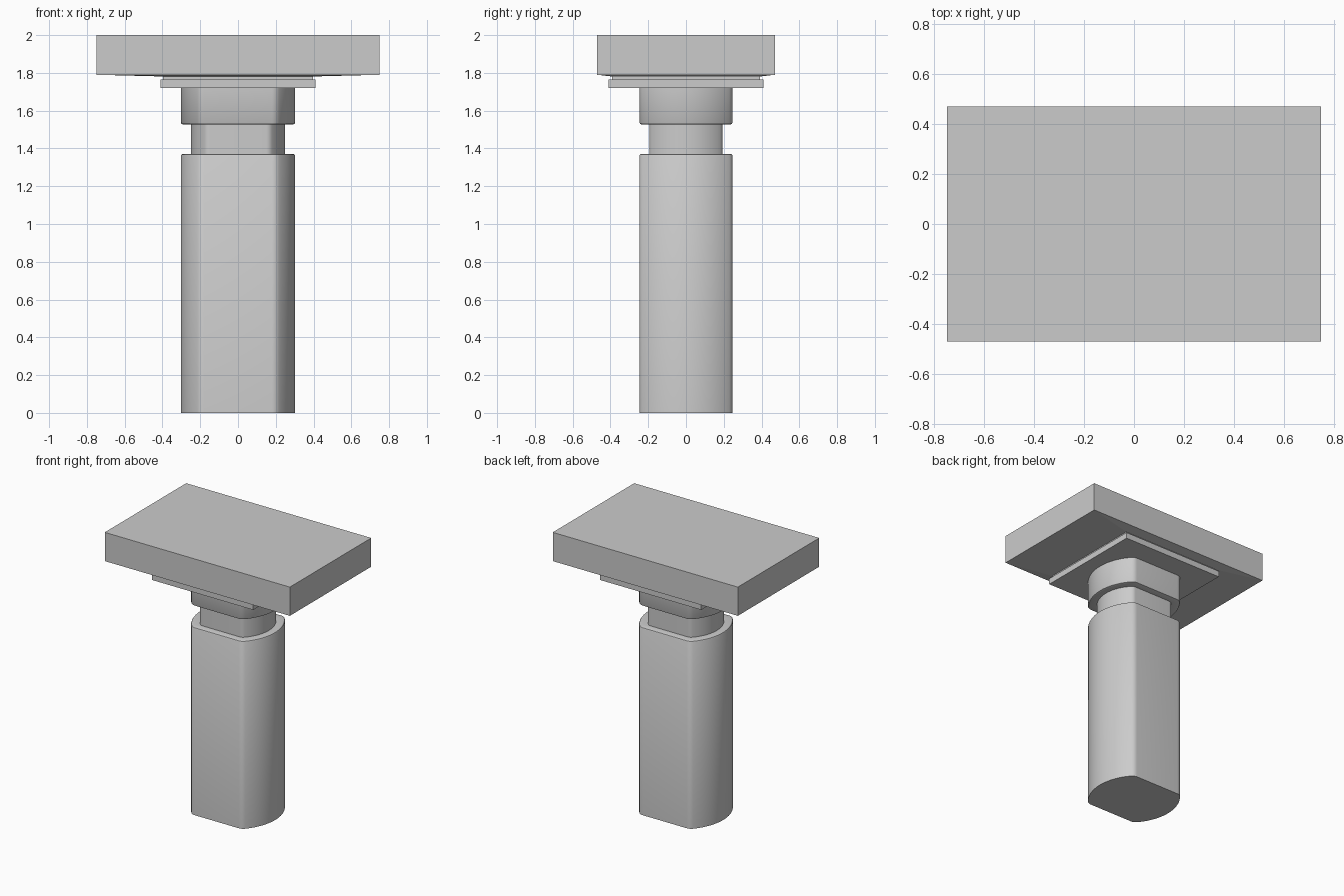
import bpy, bmesh
from math import sin, cos, radians

if "Cube" in bpy.data.objects:
    bpy.data.objects.remove(bpy.data.objects["Cube"])


def loft(name, rings, cap_top=True):
    """Skin a stack of closed rings (lists of xyz), capping the ends."""
    bm = bmesh.new()
    loops = [[bm.verts.new(p) for p in ring] for ring in rings]
    n = len(loops[0])
    for a, b in zip(loops, loops[1:]):
        for i in range(n):
            j = (i + 1) % n
            bm.faces.new((a[i], a[j], b[j], b[i]))
    bm.faces.new(loops[0][::-1])
    if cap_top:
        bm.faces.new(loops[-1])
    bmesh.ops.recalc_face_normals(bm, faces=bm.faces)
    mesh = bpy.data.meshes.new(name)
    bm.to_mesh(mesh)
    bm.free()
    obj = bpy.data.objects.new(name, mesh)
    bpy.context.collection.objects.link(obj)
    return obj


def arc(cx, cy, r, a0, a1, steps):
    angles = [radians(a0 + (a1 - a0) * i / steps) for i in range(steps + 1)]
    return [(cx + r * cos(a), cy + r * sin(a)) for a in angles]


# Post cross-section: flat front and back, bowed ends, small rounded corners
HX, HY, R, r = 0.302, 0.246, 0.35, 0.05
cx = HX - R                                   # centre of the bowed end
fy = HY - r                                   # corner fillet centre
fx = cx + ((R - r) ** 2 - fy ** 2) ** 0.5
join = 40.8                                   # angle where bow meets fillet
end = (arc(fx, -fy, r, -90, -join, 5)[:-1]
       + arc(cx, 0, R, -join, join, 20)
       + arc(fx, fy, r, join, 90, 5)[1:])
section = end + [(-x, -y) for x, y in end]


def post_ring(inset, z):
    sx, sy = 1 - inset / HX, 1 - inset / HY
    return [(x * sx, y * sy, z) for x, y in section]


# Post with a recessed neck and an upper collar
profile = [(0, 0), (0, 1.362), (0.003, 1.368), (0.01, 1.371),
           (0.052, 1.371), (0.052, 1.527), (0.01, 1.527), (0.003, 1.53),
           (0, 1.536), (0, 1.72)]
post = loft("post", [post_ring(i, z) for i, z in profile], cap_top=False)


def rect(x, y, z):
    return [(-x, -y, z), (x, -y, z), (x, y, z), (-x, y, z)]


# Square mounting flange under the top
loft("flange", [rect(0.41, 0.41, 1.72), rect(0.41, 0.41, 1.764),
                rect(0.398, 0.392, 1.764), rect(0.398, 0.392, 1.782)], cap_top=False)

# Thick rectangular top slab with a faintly tapered underside
loft("top_slab", [rect(0.398, 0.392, 1.781), rect(0.748, 0.47, 1.79),
                  rect(0.748, 0.47, 2.0)])

# Smooth the curved post only
bpy.ops.object.select_all(action='DESELECT')
post.select_set(True)
bpy.context.view_layer.objects.active = post
bpy.ops.object.shade_smooth_by_angle(angle=radians(35))
